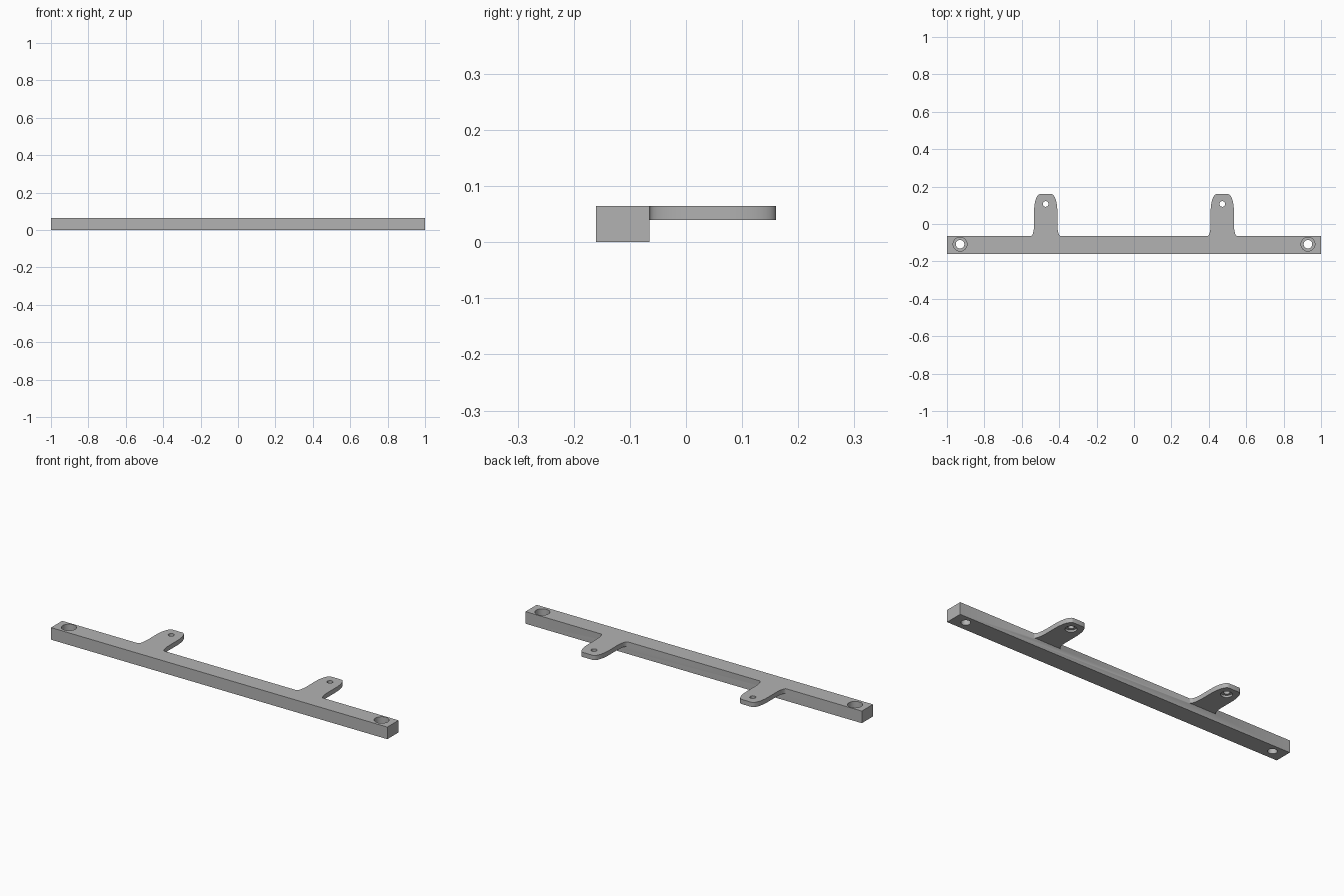
import bpy
import bmesh
import math

old = bpy.data.objects.get("Cube")
if old:
    bpy.data.objects.remove(old, do_unlink=True)

# One plain grey for the whole bracket
grey = bpy.data.materials.new("plain grey")
grey.use_nodes = True
GREY = (0.45, 0.45, 0.45, 1)
grey.diffuse_color = GREY
grey.node_tree.nodes["Principled BSDF"].inputs["Base Color"].default_value = GREY

BAR_FRONT, BAR_BACK, TOP = -0.16, -0.065, 0.065
TAB_X, TAB_BOTTOM, TAB_END = 0.472, 0.04, 0.16


def prism(name, outline, z0, z1):
    """Extrude a counter-clockwise outline from z0 to z1."""
    bm = bmesh.new()
    face = bm.faces.new([bm.verts.new((x, y, z0)) for x, y in outline])
    result = bmesh.ops.extrude_face_region(bm, geom=[face])
    verts = [v for v in result["geom"] if isinstance(v, bmesh.types.BMVert)]
    bmesh.ops.translate(bm, verts=verts, vec=(0, 0, z1 - z0))
    bmesh.ops.recalc_face_normals(bm, faces=bm.faces)
    mesh = bpy.data.meshes.new(name)
    bm.to_mesh(mesh)
    bm.free()
    mesh.materials.append(grey)
    obj = bpy.data.objects.new(name, mesh)
    bpy.context.collection.objects.link(obj)
    return obj


def arc(cx, cy, rx, ry, start, end, steps=10):
    angles = [math.radians(start + (end - start) * i / steps) for i in range(steps + 1)]
    return [(cx + rx * math.cos(a), cy + ry * math.sin(a)) for a in angles]


def cylinder(name, x, y, radius, z0, z1):
    return prism(name, arc(x, y, radius, radius, 0, 360, 40)[:-1], z0, z1)


def combine(target, tool, operation):
    """Apply a boolean and discard the tool."""
    tool.hide_render = True
    bpy.context.view_layer.objects.active = target
    mod = target.modifiers.new("boolean", "BOOLEAN")
    mod.operation = operation
    mod.solver = "EXACT"
    mod.object = tool
    bpy.ops.object.modifier_apply(modifier=mod.name)
    bpy.data.objects.remove(tool, do_unlink=True)


# Long square bar
bracket = prism("mounting_bar", [(-1, BAR_FRONT), (1, BAR_FRONT), (1, BAR_BACK), (-1, BAR_BACK)], 0, TOP)

# Tab half outline: flared root, straight side, rounded end
half = [(0.08, -0.1)]
half += arc(0.08, 0.0, 0.018, -BAR_BACK, 270, 180)
half += arc(0.03, 0.07, 0.032, TAB_END - 0.07, 0, 90)
tab_outline = half + [(-x, y) for x, y in reversed(half)]

for side in (-1, 1):
    # Thin tab with a through hole recessed from below
    cx = side * TAB_X
    tab = prism("tab", [(x + cx, y) for x, y in tab_outline], TAB_BOTTOM, TOP)
    combine(bracket, tab, "UNION")
    combine(bracket, cylinder("tab_hole", cx, 0.107, 0.015, 0.02, 0.1), "DIFFERENCE")
    combine(bracket, cylinder("tab_recess", cx, 0.107, 0.028, 0.02, 0.051), "DIFFERENCE")
    # Counterbored screw hole at the end of the bar
    combine(bracket, cylinder("screw_hole", side * 0.93, -0.108, 0.023, -0.1, 0.2), "DIFFERENCE")
    combine(bracket, cylinder("screw_recess", side * 0.93, -0.108, 0.037, 0.03, 0.2), "DIFFERENCE")

# Smooth the curved walls and keep the edges crisp
bpy.ops.object.select_all(action="DESELECT")
bracket.select_set(True)
bpy.context.view_layer.objects.active = bracket
bpy.ops.object.shade_smooth_by_angle(angle=math.radians(30))
